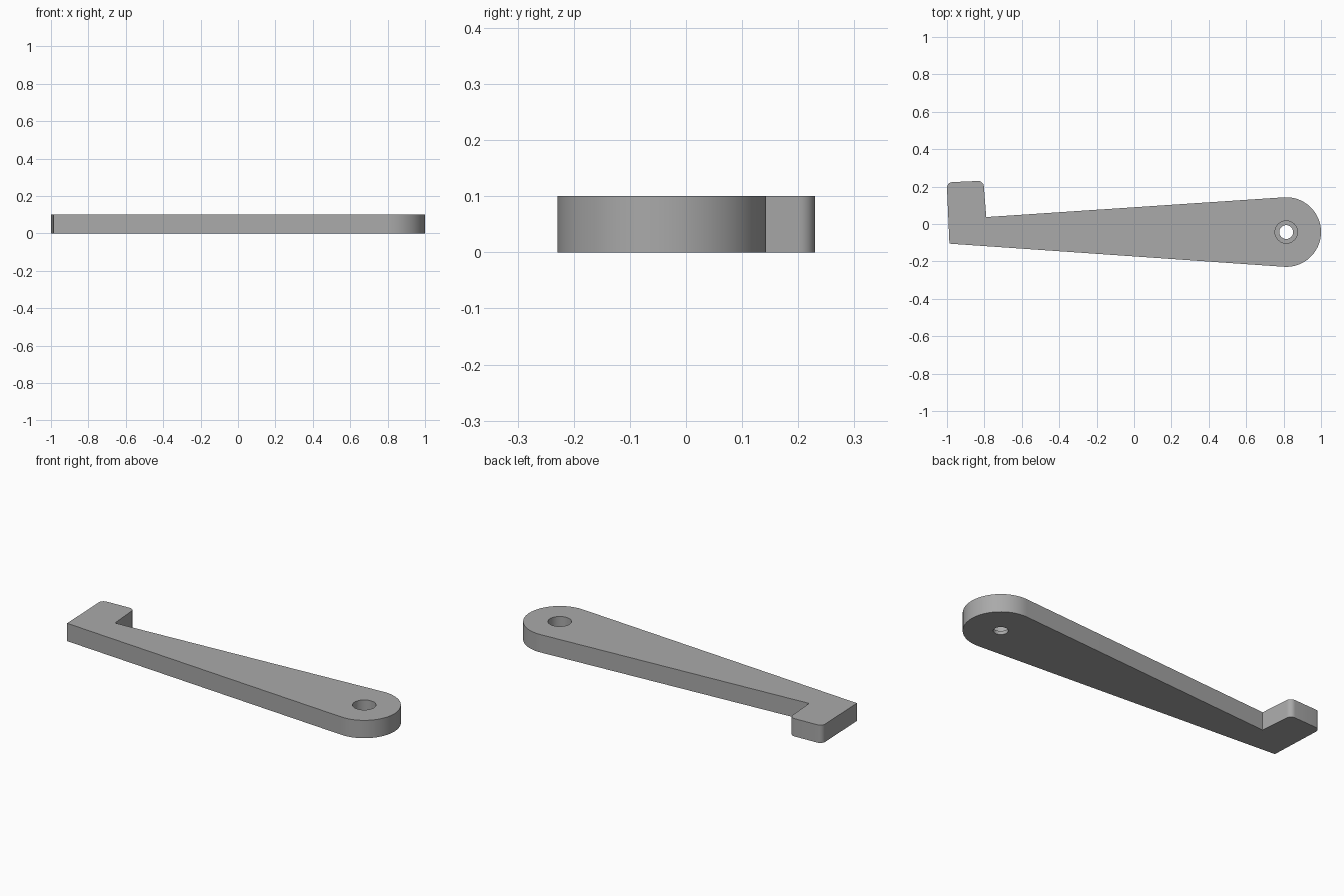
import bpy, bmesh
from math import radians, cos, sin
from mathutils import Vector

if "Cube" in bpy.data.objects:
    bpy.data.objects.remove(bpy.data.objects["Cube"], do_unlink=True)

THICK = 0.1
PIVOT = Vector((0.814, -0.043))
HEAD_R = 0.186

grey = bpy.data.materials.new("plain grey")
grey.use_nodes = True
colour = (0.4, 0.4, 0.4, 1)
grey.diffuse_color = colour
grey.node_tree.nodes["Principled BSDF"].inputs["Base Color"].default_value = colour


def arc(centre, radius, start, end, steps):
    """Points along an arc, angles in degrees."""
    angles = [radians(start + (end - start) * i / steps) for i in range(steps + 1)]
    return [centre + radius * Vector((cos(a), sin(a))) for a in angles]


def prism(name, outline, bottom, top):
    """Extrude a flat outline between two heights."""
    bm = bmesh.new()
    face = bm.faces.new([bm.verts.new((p.x, p.y, bottom)) for p in outline])
    result = bmesh.ops.extrude_face_region(bm, geom=[face])
    moved = [v for v in result["geom"] if isinstance(v, bmesh.types.BMVert)]
    bmesh.ops.translate(bm, verts=moved, vec=(0, 0, top - bottom))
    bmesh.ops.recalc_face_normals(bm, faces=bm.faces)
    mesh = bpy.data.meshes.new(name)
    bm.to_mesh(mesh)
    bm.free()
    mesh.materials.append(grey)
    obj = bpy.data.objects.new(name, mesh)
    bpy.context.collection.objects.link(obj)
    return obj


# Tapered arm with a round head and a hooked foot
outline = [Vector((-0.987, -0.105))]
outline += arc(PIVOT, HEAD_R, -94, 93.8, 48)
outline += [Vector((-0.79, 0.037))]
outline += arc(Vector((-0.833, 0.2)), 0.03, 4, 94, 8)
outline += arc(Vector((-0.97, 0.194)), 0.03, 94, 183, 8)
arm = prism("lever_arm", outline, 0, THICK)

# Stepped pivot hole: wide bore from above, narrow hole through the floor
for name, radius, bottom in (("pivot_bore_cutter", 0.06, 0.02),
                             ("pivot_hole_cutter", 0.037, -0.05)):
    cutter = prism(name, arc(PIVOT, radius, 0, 348.75, 31), bottom, THICK + 0.05)
    cutter.hide_render = True
    cut = arm.modifiers.new(name, "BOOLEAN")
    cut.operation = "DIFFERENCE"
    cut.solver = "EXACT"
    cut.object = cutter
    bpy.ops.object.select_all(action="DESELECT")
    arm.select_set(True)
    bpy.context.view_layer.objects.active = arm
    bpy.ops.object.modifier_apply(modifier=cut.name)
    bpy.data.objects.remove(cutter, do_unlink=True)

bpy.ops.object.shade_smooth_by_angle(angle=radians(30))
